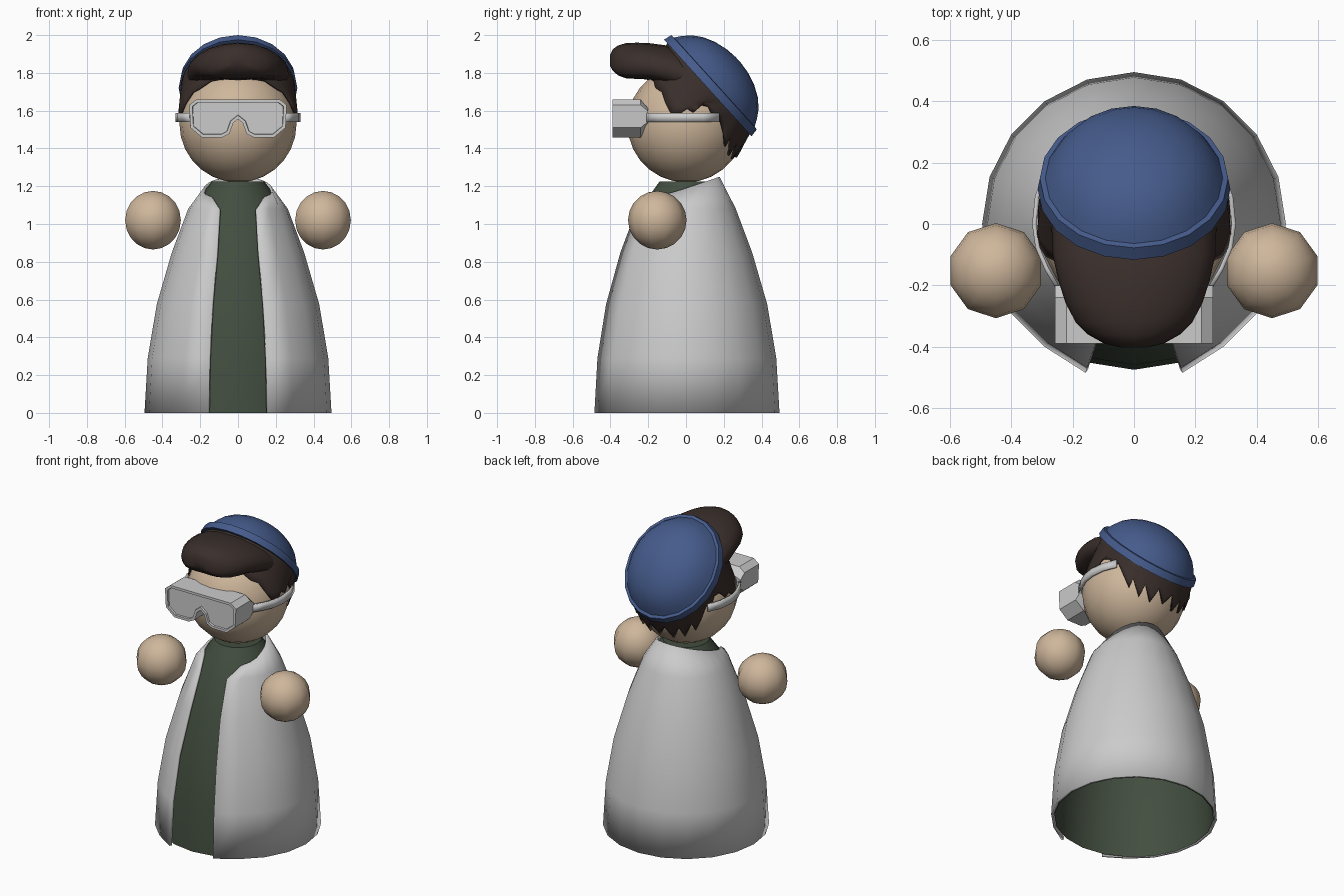
import bpy, bmesh
from math import sin, cos, pi, radians, copysign
from mathutils import Vector

if "Cube" in bpy.data.objects:
    bpy.data.objects.remove(bpy.data.objects["Cube"])


def material(name, rgb):
    m = bpy.data.materials.new(name)
    m.diffuse_color = (*rgb, 1)
    m.use_nodes = True
    m.node_tree.nodes["Principled BSDF"].inputs["Base Color"].default_value = m.diffuse_color
    return m


SKIN = material("skin", (0.62, 0.47, 0.33))
BLUE = material("blue_cloth", (0.06, 0.105, 0.26))
BROWN = material("dark_brown", (0.042, 0.028, 0.024))
GREEN = material("dark_green", (0.055, 0.075, 0.05))


def finish(name, bm, mat=None, angle=35, thickness=0):
    bmesh.ops.recalc_face_normals(bm, faces=bm.faces)
    me = bpy.data.meshes.new(name)
    bm.to_mesh(me)
    bm.free()
    ob = bpy.data.objects.new(name, me)
    bpy.context.collection.objects.link(ob)
    if mat:
        me.materials.append(mat)
    if thickness:
        s = ob.modifiers.new("thickness", 'SOLIDIFY')
        s.thickness, s.offset = thickness, -1
    bpy.ops.object.select_all(action='DESELECT')
    ob.select_set(True)
    bpy.context.view_layer.objects.active = ob
    bpy.ops.object.shade_smooth_by_angle(angle=radians(angle))
    return ob


def loft(rows, closed=True, cap_start=False, cap_end=False):
    """Skin a list of equally long point rows."""
    bm = bmesh.new()
    vs = [[bm.verts.new(p) for p in row] for row in rows]
    n = len(vs[0])
    for a, b in zip(vs, vs[1:]):
        for i in range(n if closed else n - 1):
            j = (i + 1) % n
            bm.faces.new((a[i], a[j], b[j], b[i]))
    start = bm.faces.new(vs[0]) if cap_start else None
    end = bm.faces.new(vs[-1]) if cap_end else None
    return bm, start, end


def ring(r, z, n=20, sx=1.0):
    return [(sx * r * sin(2 * pi * i / n), -r * cos(2 * pi * i / n), z) for i in range(n)]


def ball(name, loc, r, segs, rings):
    bm = bmesh.new()
    bmesh.ops.create_uvsphere(bm, u_segments=segs, v_segments=rings, radius=r)
    ob = finish(name, bm, SKIN, 60)
    ob.location = loc


# head and floating hands
HEAD = Vector((0, 0, 1.53))
ball("head", HEAD, 0.31, 20, 14)
for side, label in ((-1, "left"), (1, "right")):
    ball(label + "_hand", (side * 0.45, -0.152, 1.02), 0.155, 10, 10)

# inner robe, open at the bottom
robe = [(0.475, 0), (0.459, 0.29), (0.412, 0.575), (0.332, 0.85), (0.243, 1.08), (0.165, 1.19), (0.14, 1.225)]
finish("inner_robe", loft([ring(r, z) for r, z in robe], cap_end=True)[0], GREEN, 50)

# coat, open at the front, with a slanted collar
coat = [(0.495, 0), (0.478, 0.29), (0.43, 0.575), (0.35, 0.85), (0.264, 1.08)]
rows = []
for k, (r, z) in enumerate(coat):
    row = []
    for i in range(1, 20):
        a = radians(18 * i)
        if k == 4:
            a = pi + (a - pi) * 159 / 162
        rr = r + (0.015 if i in (1, 19) else 0)
        row.append((rr * sin(a), -rr * cos(a), z))
    rows.append(row)
collar = []
for i in range(1, 20):
    a = pi + (radians(18 * i) - pi) * 140 / 162
    r = 0.178 + 0.05 * max(0, cos(a))
    collar.append((r * sin(a), -r * cos(a), 1.19 - 0.06 * cos(a)))
rows.append(collar)
finish("coat", loft(rows, closed=False)[0], None, 50, 0.014)

# cap: banded dome tilted backwards
CAP = Vector((0, 0.115, 1.72))
profile = [(0.30, 0.0), (0.345, 0.0), (0.337, 0.045), (0.318, 0.047)]
profile += [(0.32 * cos(radians(p)), 0.22 * sin(radians(p))) for p in (22, 35, 48, 61, 75, 86)]
cap = finish("cap", loft([ring(r, h, 20, 0.91) for r, h in profile], cap_end=True)[0], BLUE, 40)
cap.location = CAP
cap.rotation_euler.x = -0.835

# hair: from a jagged lower edge on the head up to the cap rim
half = [(0, 1.77), (25, 1.77), (40, 1.76), (52, 1.72), (62, 1.70), (69, 1.64), (76, 1.58),
        (84, 1.585), (91, 1.61), (97, 1.59), (104, 1.63), (112, 1.62), (117, 1.56), (123, 1.57),
        (129, 1.48), (134, 1.41), (139, 1.46), (146, 1.36), (153, 1.43), (161, 1.34), (170, 1.42), (180, 1.35)]
edge = half + [(360 - a, z) for a, z in reversed(half[1:-1])]
rows = []
for k in range(6):
    f, row = k / 5, []
    for deg, z in edge:
        a = radians(deg)
        r = (0.323 ** 2 - (z - HEAD.z) ** 2) ** 0.5
        low = Vector((r * sin(a), -r * cos(a), z))
        d = -0.325 * cos(a)
        high = CAP + Vector((0.3 * sin(a), 0.67 * d + 0.015, -0.74 * d + 0.015))
        v = low.lerp(high, f) - HEAD
        row.append(HEAD + v.normalized() * max(v.length, 0.323))
    rows.append(row)
finish("hair", loft(rows)[0], BROWN, 50, 0.012)

# quiff: rounded lobe over the forehead (y, half width, bottom, top)
rows = []
for y, w, lo, hi in [(0.02, 0.27, 1.70, 1.90), (-0.10, 0.265, 1.74, 1.945), (-0.19, 0.245, 1.765, 1.957),
                     (-0.26, 0.222, 1.768, 1.96), (-0.32, 0.19, 1.772, 1.957), (-0.36, 0.15, 1.788, 1.945),
                     (-0.388, 0.10, 1.815, 1.925), (-0.402, 0.045, 1.85, 1.895)]:
    row = []
    for i in range(20):
        a = 2 * pi * i / 20
        x = copysign(abs(cos(a)) ** 0.85, cos(a))
        z = copysign(abs(sin(a)) ** 0.85, sin(a))
        droop = 0.03 * x * x
        row.append((w * x, y, (lo + hi) / 2 + (hi - lo) / 2 * z - droop))
    rows.append(row)
finish("hair_quiff", loft(rows, cap_start=True, cap_end=True)[0], BROWN, 60)

# goggles: extruded outline with a nose notch and recessed lens
half = [(0, 1.555), (0.025, 1.535), (0.045, 1.478), (0.085, 1.458), (0.19, 1.458),
        (0.252, 1.51), (0.258, 1.63), (0.22, 1.66)]
outline = half + [(-x, z) for x, z in reversed(half[1:])]
rows = [[(x, -0.2, 1.57 + (z - 1.57) * 0.45) for x, z in outline]]
rows += [[(x, y, z) for x, z in outline] for y in (-0.24, -0.39)]
bm, back, lens = loft(rows, cap_start=True, cap_end=True)
bmesh.ops.recalc_face_normals(bm, faces=bm.faces)
bmesh.ops.inset_region(bm, faces=[lens], thickness=0.016, use_even_offset=True)
bmesh.ops.inset_region(bm, faces=[lens], thickness=0.002, depth=-0.012, use_even_offset=True)
finish("goggles", bm, None, 30)

# goggle straps running back under the hair
path = [(0.25, -0.205), (0.285, -0.145), (0.315, -0.075), (0.325, 0.0), (0.316, 0.09), (0.282, 0.175)]
for side, label in ((-1, "left"), (1, "right")):
    rows = [[(side * x, y, z) for x, y in path] for z in (1.54, 1.588)]
    bm = loft(rows, closed=False)[0]
    strap = finish(label + "_strap", bm, None, 40, 0.014)
    strap.modifiers["thickness"].offset = 0
